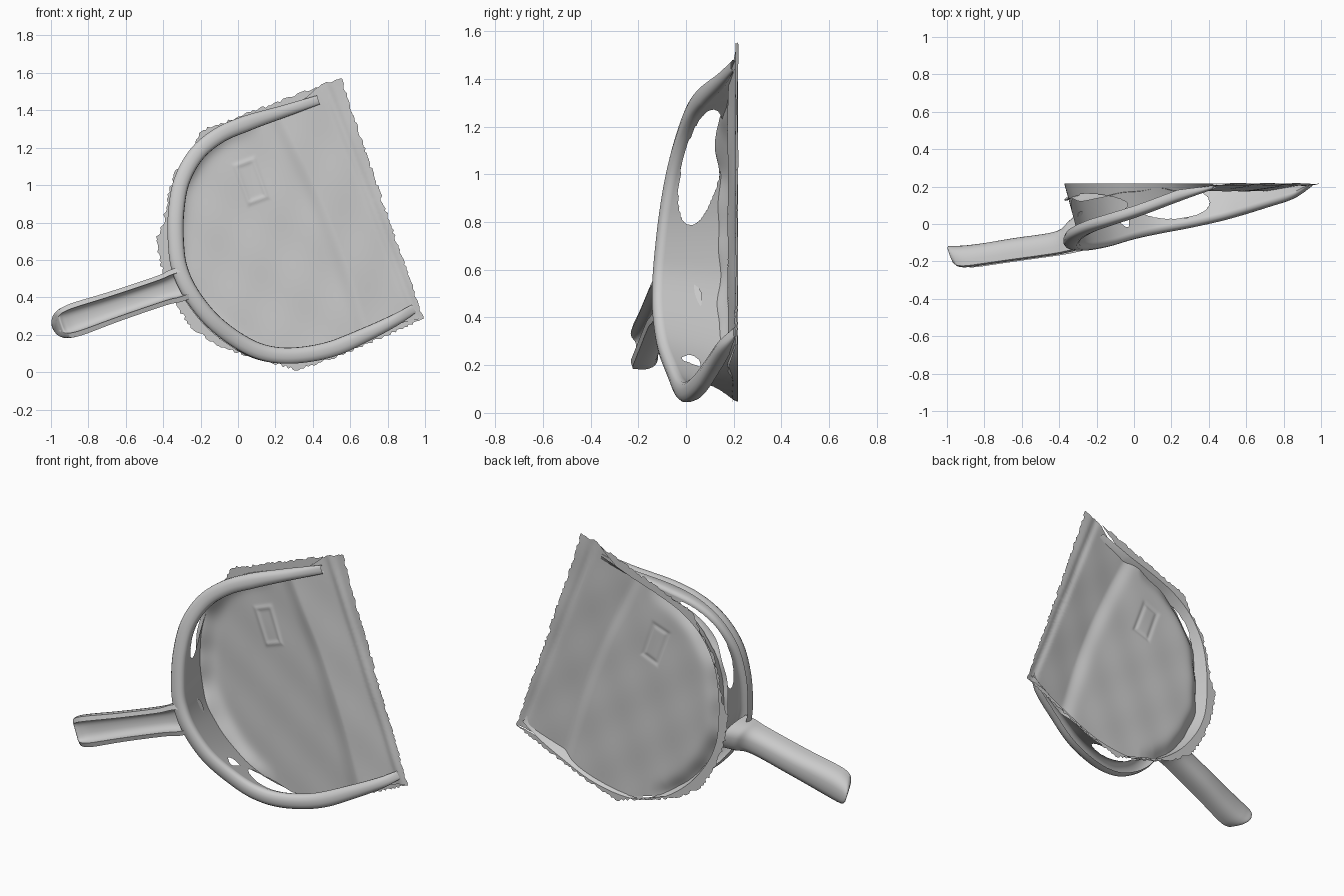
import bpy, bmesh, math, random
from mathutils import Vector

if "Cube" in bpy.data.objects:
    bpy.data.objects.remove(bpy.data.objects["Cube"])
random.seed(4)


def catmull(pts, per):
    """Smooth curve through the points, 'per' samples for each span."""
    P = [Vector(p) for p in pts]
    P = [2 * P[0] - P[1]] + P + [2 * P[-1] - P[-2]]
    out = []
    for i in range(1, len(P) - 2):
        a, b, c, d = P[i - 1:i + 3]
        for k in range(per):
            t = k / per
            out.append(0.5 * (2 * b + (c - a) * t + (2 * a - 5 * b + 4 * c - d) * t * t
                              + (3 * b - a - 3 * c + d) * t ** 3))
    return out + [P[-2]]


def make(name, bm, angle=50):
    bmesh.ops.recalc_face_normals(bm, faces=bm.faces)
    me = bpy.data.meshes.new(name)
    bm.to_mesh(me)
    bm.free()
    ob = bpy.data.objects.new(name, me)
    bpy.context.collection.objects.link(ob)
    bpy.ops.object.select_all(action='DESELECT')
    ob.select_set(True)
    bpy.context.view_layer.objects.active = ob
    bpy.ops.object.shade_smooth_by_angle(angle=math.radians(angle))


def skin(bm, rows, closed):
    """Quads between successive rows of points."""
    V = [[bm.verts.new(p) for p in r] for r in rows]
    n = len(V[0])
    for a, b in zip(V, V[1:]):
        for j in range(n if closed else n - 1):
            k = (j + 1) % n
            bm.faces.new((a[j], a[k], b[k], b[j]))
    return V


def bump(d, w):
    return math.exp(-(d / w) ** 2)


# Floor height: fold ridge, ramp to the front edge, crease and label frame
FLOOR, FLANGE = 0.195, 0.217


def floor_y(x, z):
    fold = 0.25 + (1.33 - z) * 0.405 + 0.035 * math.sin((1.33 - z) / 1.06 * math.pi)
    edge = 0.5 + (1.46 - z) * 0.39
    if x < fold:
        y = FLOOR - 0.02 * bump(x - fold, 0.06)
    else:
        f = min(1, (x - fold) / (edge - fold))
        y = FLOOR - 0.02 + (FLANGE - FLOOR + 0.02) * f
    y -= 0.01 * bump(x - edge, 0.025)
    u = (x - 0.07) * 0.94 + (z - 1.02) * 0.34
    v = -(x - 0.07) * 0.34 + (z - 1.02) * 0.94
    y -= 0.005 * bump(max(abs(u) - 0.05, abs(v) - 0.105), 0.012)
    return y + 0.0025 * math.sin(17 * x + 5 * z) * math.sin(13 * z - 4 * x)


# Rim path (x, y, z) from the upper front corner round the back to the lower one
rim = catmull([(0.43, 0.19, 1.455), (0.25, 0.13, 1.395), (0.05, 0.055, 1.33), (-0.1, 0.005, 1.265),
               (-0.22, -0.035, 1.165), (-0.3, -0.075, 1.02), (-0.33, -0.105, 0.85),
               (-0.33, -0.125, 0.68), (-0.31, -0.135, 0.55), (-0.25, -0.135, 0.42),
               (-0.14, -0.115, 0.28), (0.0, -0.075, 0.17), (0.14, -0.045, 0.105),
               (0.3, -0.015, 0.09), (0.5, 0.03, 0.125), (0.7, 0.09, 0.21), (0.85, 0.14, 0.285),
               (0.94, 0.2, 0.34)], 24)
lip = [(0.036, 0.055), (0.044, 0.035), (0.044, 0.015), (0.034, 0.002), (0.016, -0.004),
       (-0.006, -0.006), (-0.028, 0), (-0.04, 0.012), (-0.042, 0.03)]
WALL = 36
rows, feet = [], []
for i, p in enumerate(rim):
    t = rim[min(i + 1, len(rim) - 1)] - rim[max(i - 1, 0)]
    n = Vector((t.z, 0, -t.x)).normalized()
    h = max(FLANGE - p.y, 0.01)
    s = min(1, 0.5 + h * 3)
    drop = min(1, h / 0.09)
    row = [p + n * (a * s) + Vector((0, b * drop, 0)) for a, b in lip]
    top = row[-1].copy()
    foot = p + n * 0.022 + Vector((-0.018, 0, -0.02)) * drop
    foot.y = FLANGE
    feet.append(foot)
    row += [top.lerp(foot, k / WALL) for k in range(1, WALL + 1)]
    rows.append(row)


# Openings worn through the wall
def in_hole(c):
    if c.z > 0.7 and c.x < 0.1:
        dz = c.z - 1.03
        return ((c.y - 0.065 - dz * 0.2) / 0.08) ** 2 + (dz / 0.24) ** 2 < 1
    if c.x > -0.03 and c.z < 0.4:
        return ((c.x - 0.2) / 0.2) ** 2 + ((c.y - 0.115) / 0.085) ** 2 < 1
    return c.x < 0 and c.z < 0.4 and ((c.y - 0.015) / 0.042) ** 2 + ((c.z - 0.2) / 0.04) ** 2 < 1


bm = bmesh.new()
V = skin(bm, rows, False)
lip_verts = {v for r in V for v in r[:len(lip)]}
gone = [f for f in bm.faces if in_hole(f.calc_center_median())
        and not any(v in lip_verts for v in f.verts)]
near = {v for f in gone for v in f.verts}
bmesh.ops.delete(bm, geom=gone, context='FACES')
near = [v for v in near if v.is_valid]
for _ in range(4):
    bmesh.ops.smooth_vert(bm, verts=near, factor=0.5, use_axis_x=True, use_axis_y=True,
                          use_axis_z=True)
make("wall_and_rim", bm, 60)

# Ragged outer outline of the sheet, sampled finely
outline = [(0.55, 1.575), (0.2, 1.44), (-0.05, 1.345), (-0.2, 1.29), (-0.24, 1.2), (-0.33, 1.08),
           (-0.37, 0.95), (-0.4, 0.8), (-0.44, 0.7), (-0.42, 0.6), (-0.39, 0.5), (-0.33, 0.35),
           (-0.24, 0.23), (-0.1, 0.14), (0.05, 0.09), (0.2, 0.045), (0.31, 0.012), (0.5, 0.07),
           (0.7, 0.155), (0.992, 0.285), (0.9, 0.55), (0.75, 0.98), (0.64, 1.3)]
centre = Vector((0.25, 0.75))
polar = []
for f in feet:
    d = Vector((f.x, f.z)) - centre
    polar.append((math.atan2(d.y, d.x) % math.tau, d.length))
outer, inner, on_rim = [], [], []
for a, b in zip(outline, outline[1:] + outline[:1]):
    a, b = Vector(a), Vector(b)
    n = max(2, round((b - a).length / 0.014))
    for k in range(n):
        p = a.lerp(b, k / n)
        d = p - centre
        ang, r = math.atan2(d.y, d.x) % math.tau, d.length
        p = p + d / r * random.uniform(-0.008, 0.008)
        q, hit = p, False
        for (a0, r0), (a1, r1) in zip(polar, polar[1:]):
            if a0 <= ang < a1:
                q = centre + d / r * min(r0 + (r1 - r0) * (ang - a0) / (a1 - a0), r - 0.01)
                # let the two sheets merge towards the front corners
                ends = min(ang - polar[0][0], polar[-1][0] - ang) / 0.12
                q = p.lerp(q, min(1, max(0.02, ends)))
                hit = True
                break
        outer.append(p)
        inner.append(q)
        on_rim.append(hit)

# Scoop floor: polar grid inside the wall, curling up where it meets the back wall
bm = bmesh.new()
rows = []
for i in range(1, 71):
    f = i / 70
    row = []
    for j, q in enumerate(inner):
        c = centre.lerp(q, f)
        y = floor_y(c.x, c.y)
        if on_rim[j]:
            k = min(1, max(0, (0.12 - c.x) / 0.35))
            wave = 1 + 0.1 * math.sin(j * 0.21) + 0.08 * math.sin(j * 0.37)
            y -= 0.065 * k * wave * bump((1 - f) * (q - centre).length, 0.06)
        row.append((c.x, y, c.y))
    rows.append(row)
V = skin(bm, rows, True)
bm.faces.new(V[0])
make("scoop_floor", bm)

# Ragged flange around the foot of the wall
bm = bmesh.new()
pairs = [(q, p) for q, p, h in zip(inner, outer, on_rim) if h]
skin(bm, [[(c.x, FLANGE, c.y) for c in (q, q.lerp(p, 0.5), p)] for q, p in pairs], False)
make("ragged_flange", bm)

# Handle: open trough; distance, half width, front y, depth, groove depth
keys = [(0.06, 0.09, -0.14, 0.2, 0.05), (0.12, 0.09, -0.153, 0.165, 0.055),
        (0.2, 0.082, -0.167, 0.12, 0.06), (0.45, 0.083, -0.2, 0.115, 0.06),
        (0.66, 0.09, -0.228, 0.11, 0.055), (0.74, 0.085, -0.23, 0.105, 0.035),
        (0.78, 0.068, -0.215, 0.09, 0.006), (0.802, 0.035, -0.19, 0.06, 0.001)]
start = Vector((-0.225, 0, 0.498))
along = Vector((-0.947, 0, -0.32))
across = Vector((-0.32, 0, 0.947))
rings = []
for d, hw, yf, depth, groove in catmull(keys, 8):
    ring = []
    for w, dep, sign in ((hw, depth, 1), (hw * 0.7, groove, -1)):
        for j in range(17):
            ang = math.pi * j / 16
            c, s = math.cos(ang) * sign, max(0, math.sin(ang))
            c = math.copysign(abs(c) ** 0.75, c)
            y = yf + 0.008 * (sign > 0) + dep * s ** 0.75
            # the end is slanted: the back reaches further than the front
            slant = 0.05 * (y - yf - 0.05) / 0.1 * max(0, d - 0.6) / 0.2
            ring.append(start + along * (d + slant) + across * (w * c) + Vector((0, y, 0)))
    rings.append(ring)
bm = bmesh.new()
V = skin(bm, rings, True)
bm.faces.new(V[0])
bm.faces.new(V[-1])
make("handle", bm, 60)
